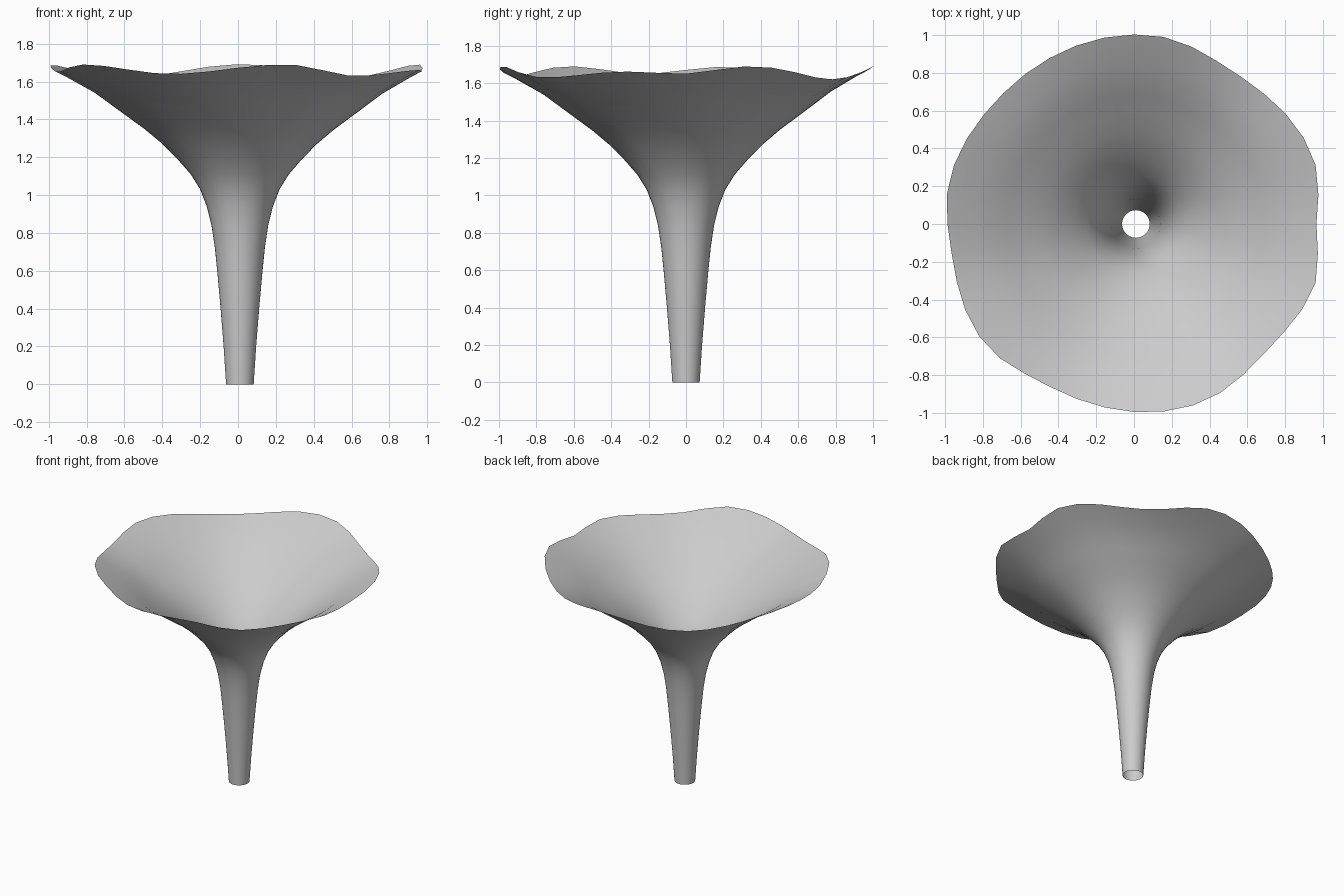
import bpy, bmesh, math

if "Cube" in bpy.data.objects:
    bpy.data.objects.remove(bpy.data.objects["Cube"])

SEG = 40

# Funnel profile (radius, height) from stem opening to flared rim
PROFILE = [(0.073, 0), (0.086, 0.2), (0.102, 0.4), (0.118, 0.58), (0.132, 0.72),
           (0.15, 0.84), (0.175, 0.94), (0.21, 1.03), (0.26, 1.11), (0.33, 1.19),
           (0.41, 1.27), (0.50, 1.345), (0.59, 1.41), (0.68, 1.475), (0.77, 1.54),
           (0.85, 1.585), (0.93, 1.63), (0.99, 1.66)]

# Ruffled rim: (angle in degrees, value)
RIM_RADIUS = [(20, 1.012), (57, 0.963), (84, 1.004), (135, 0.979), (168, 1.005),
              (188, 0.978), (218, 1.013), (242, 0.97), (290, 1.01), (317, 0.972),
              (343, 1.011), (358, 0.965)]
RIM_HEIGHT = [(20, 1.69), (54, 1.62), (88, 1.692), (126, 1.62), (168, 1.687),
              (194, 1.65), (217, 1.69), (249, 1.64), (284, 1.69), (309, 1.63),
              (343, 1.662), (358, 1.65)]


def around(table, deg):
    """Smooth periodic interpolation of a table by angle."""
    pts = [(table[-1][0] - 360, table[-1][1])] + table + [(table[0][0] + 360, table[0][1])]
    for (a0, v0), (a1, v1) in zip(pts, pts[1:]):
        if a0 <= deg <= a1:
            t = (deg - a0) / (a1 - a0)
            return v0 + (v1 - v0) * (0.5 - 0.5 * math.cos(math.pi * t))


# Open flower shell: lofted rings, the ruffle fading in towards the rim
bm = bmesh.new()
rings = []
for r, z in PROFILE:
    w = (r / 0.99) ** 2.5
    cx = 0.01 * (1 - w)
    ring = []
    for i in range(SEG):
        deg = 360 * i / SEG
        a = math.radians(deg)
        rr = r + w * (around(RIM_RADIUS, deg) - 0.99)
        zz = z + w * (around(RIM_HEIGHT, deg) - 1.66)
        ring.append(bm.verts.new((cx + rr * math.cos(a), rr * math.sin(a), zz)))
    rings.append(ring)
for low, high in zip(rings, rings[1:]):
    for i in range(SEG):
        j = (i + 1) % SEG
        bm.faces.new((low[i], low[j], high[j], high[i])).smooth = True

mesh = bpy.data.meshes.new("trumpet_flower")
bm.to_mesh(mesh)
bm.free()
flower = bpy.data.objects.new("trumpet_flower", mesh)
bpy.context.collection.objects.link(flower)
